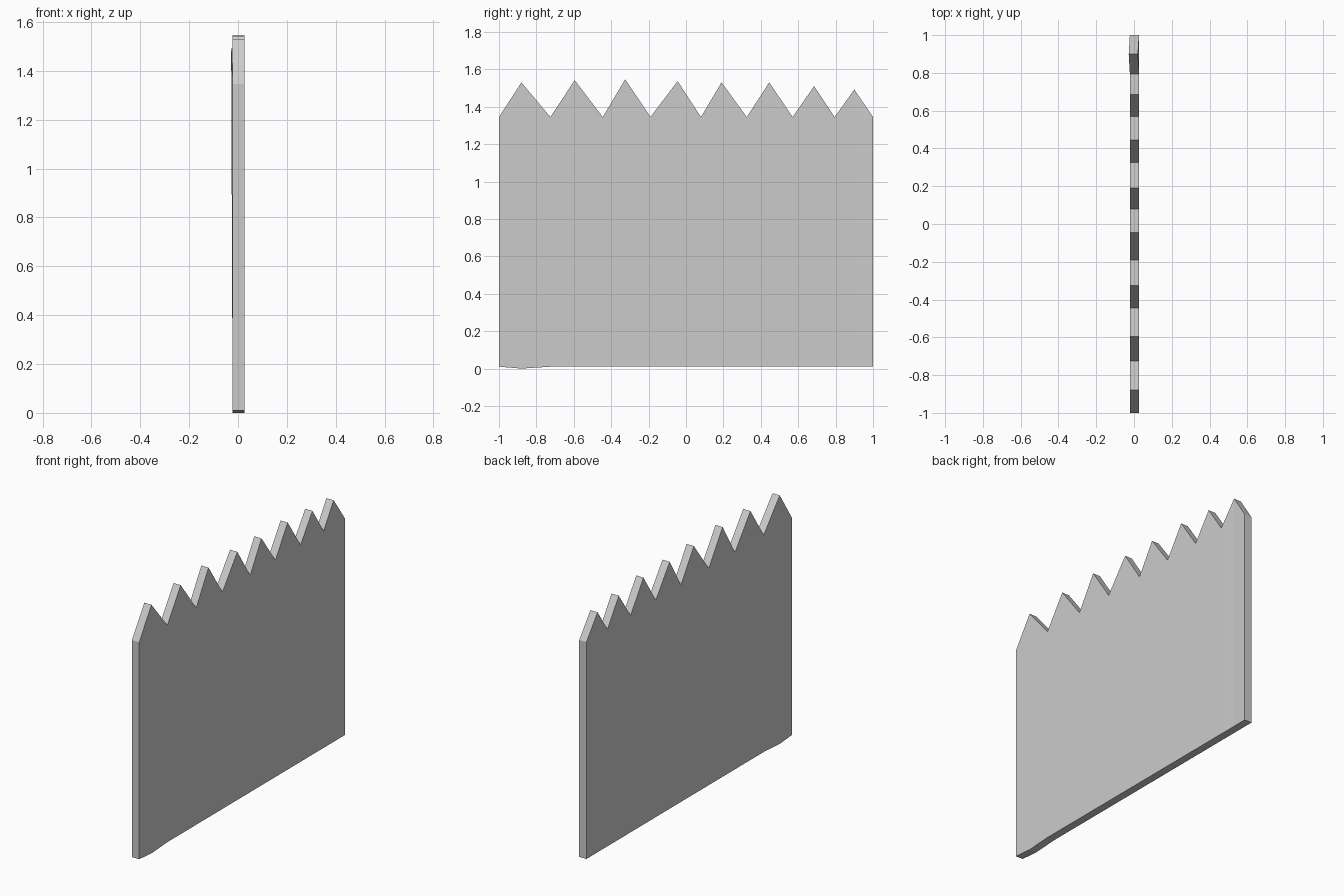
import bpy, bmesh

if "Cube" in bpy.data.objects:
    bpy.data.objects.remove(bpy.data.objects["Cube"])

# Picket tips and the joints between neighbouring pickets (y positions)
joints = [-1.0, -0.725, -0.445, -0.19, 0.08, 0.325, 0.57, 0.795, 1.0]
tips = [(-0.88, 1.53), (-0.595, 1.542), (-0.325, 1.547), (-0.045, 1.537),
        (0.19, 1.53), (0.445, 1.53), (0.685, 1.51), (0.90, 1.492)]
SHOULDER, BASE = 1.345, 0.01
X0, X1 = -0.022, 0.027

# Columns: y, bottom z, top z, sideways lean at the top
columns = []
for i, (y, z) in enumerate(tips):
    columns.append((joints[i], BASE, SHOULDER, 0.0))
    bottom = 0.0 if i == 0 else BASE          # first picket reaches the ground
    lean = -0.006 if i == len(tips) - 1 else 0.0  # last picket is slightly warped
    columns.append((y, bottom, z, lean))
columns.append((joints[-1], BASE, SHOULDER, 0.0))

# Fence panel: a four-cornered section per column, bridged along y
bm = bmesh.new()
rings = [[bm.verts.new(p) for p in ((X0, y, b), (X1, y, b),
                                    (X1 + d, y, t), (X0 + d, y, t))]
         for y, b, t, d in columns]
for r, s in zip(rings, rings[1:]):
    for k in range(4):
        n = (k + 1) % 4
        bm.faces.new((r[k], r[n], s[n], s[k]))
bm.faces.new(rings[0])
bm.faces.new(rings[-1][::-1])
bmesh.ops.recalc_face_normals(bm, faces=bm.faces)

mesh = bpy.data.meshes.new("picket_fence_panel")
bm.to_mesh(mesh)
bm.free()
bpy.context.collection.objects.link(bpy.data.objects.new("picket_fence_panel", mesh))
